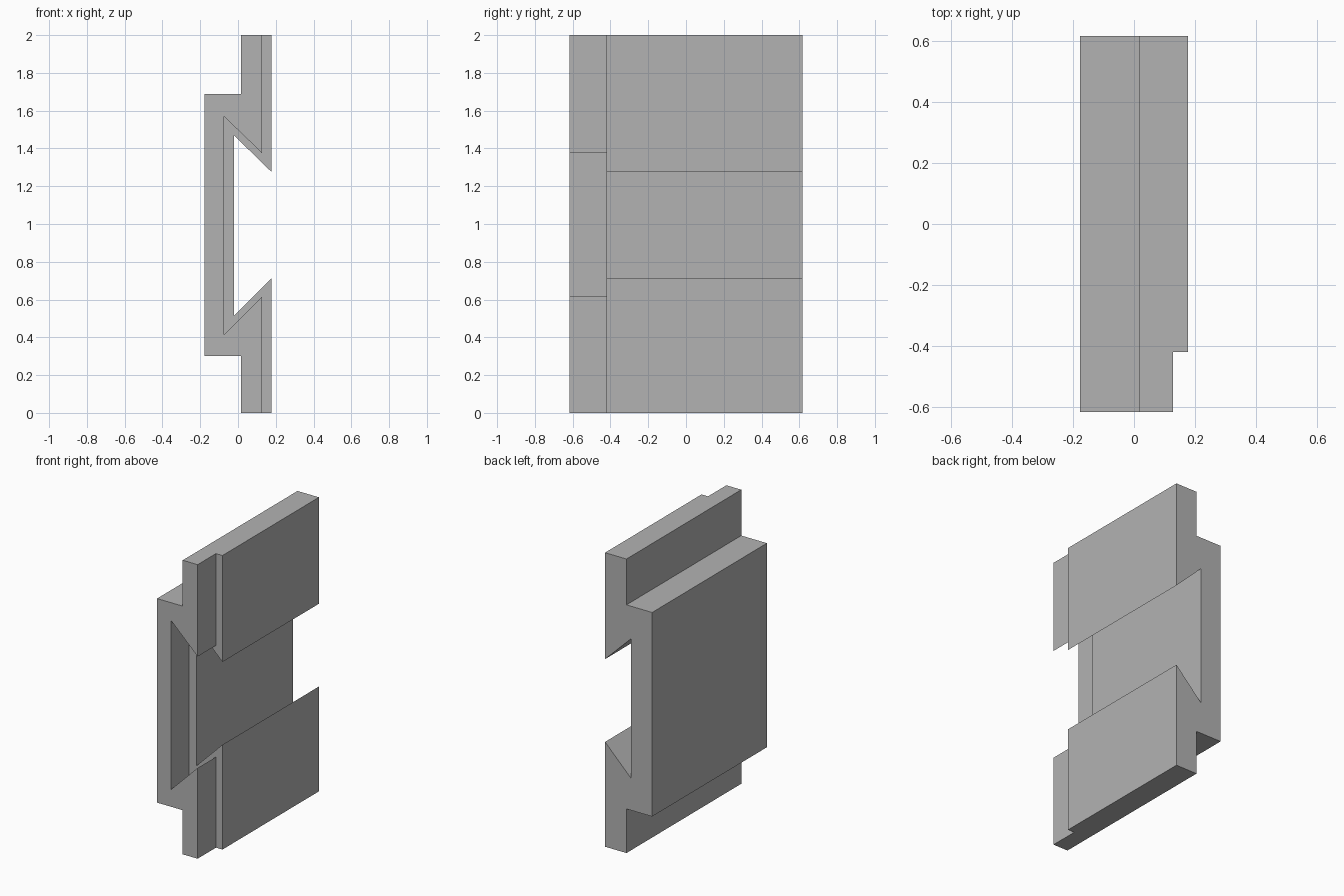
import bpy
import bmesh
from mathutils import Vector

cube = bpy.data.objects.get("Cube")
if cube:
    bpy.data.objects.remove(cube, do_unlink=True)

# Single flat grey
grey = bpy.data.materials.new("plain grey")
grey.use_nodes = True
colour = (0.45, 0.45, 0.45, 1)
grey.diffuse_color = colour
grey.node_tree.nodes["Principled BSDF"].inputs["Base Color"].default_value = colour


def prism(name, profile, y0, y1):
    """Extrude an x-z profile along y."""
    bm = bmesh.new()
    face = bm.faces.new([bm.verts.new((x, y0, z)) for x, z in profile])
    extruded = bmesh.ops.extrude_face_region(bm, geom=[face])["geom"]
    verts = [v for v in extruded if isinstance(v, bmesh.types.BMVert)]
    bmesh.ops.translate(bm, verts=verts, vec=Vector((0, y1 - y0, 0)))
    bmesh.ops.recalc_face_normals(bm, faces=bm.faces)
    mesh = bpy.data.meshes.new(name)
    bm.to_mesh(mesh)
    bm.free()
    mesh.materials.append(grey)
    obj = bpy.data.objects.new(name, mesh)
    bpy.context.collection.objects.link(obj)
    return obj


BACK, LIP, FACE = -0.177, 0.016, 0.177
HALF = 0.617

# Rail body: raised back plate, two flanges and a dovetail channel
body = prism("dovetail_rail", [
    (BACK, 0.30), (LIP, 0.30), (LIP, 0), (FACE, 0),
    (FACE, 0.713), (-0.02, 0.516), (-0.02, 1.468), (FACE, 1.276),
    (FACE, 2), (LIP, 2), (LIP, 1.688), (BACK, 1.688)], -HALF, HALF)

# Front end is recessed, with a wider and deeper channel
cutter = prism("front_recess_cutter", [
    (0.128, -0.1), (0.128, 0.617), (-0.073, 0.416), (-0.073, 1.568),
    (0.128, 1.375), (0.128, 2.1), (0.3, 2.1), (0.3, -0.1)], -0.8, -0.42)
cutter.hide_render = True

cut = body.modifiers.new("front recess", "BOOLEAN")
cut.operation = "DIFFERENCE"
cut.solver = "EXACT"
cut.object = cutter
bpy.context.view_layer.objects.active = body
body.select_set(True)
bpy.ops.object.modifier_apply(modifier=cut.name)
bpy.data.objects.remove(cutter, do_unlink=True)
